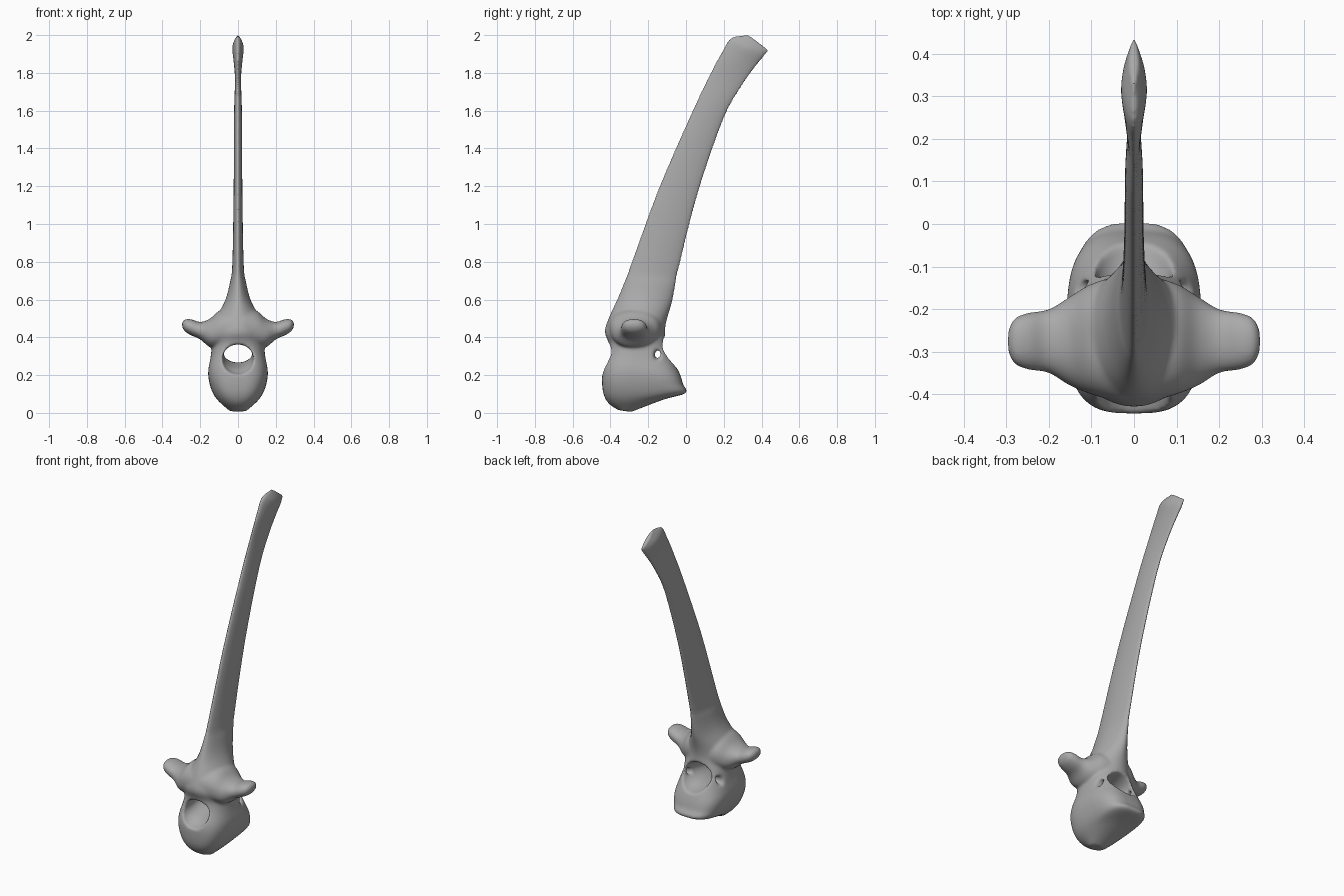
import bpy, bmesh, math
from mathutils import Vector

cube = bpy.data.objects.get("Cube")
if cube:
    bpy.data.objects.remove(cube, do_unlink=True)

bone = bpy.data.materials.new("bone_grey")
bone.use_nodes = True
COLOUR = (0.4, 0.4, 0.4, 1)
bone.diffuse_color = COLOUR
bone.node_tree.nodes["Principled BSDF"].inputs["Base Color"].default_value = COLOUR


def catmull(a, b, c, d, t):
    return [(2 * q + (r - p) * t + (2 * p - 5 * q + 4 * r - s) * t * t
             + (3 * q - p - 3 * r + s) * t ** 3) / 2 for p, q, r, s in zip(a, b, c, d)]


def refine(rows, steps=4):
    """Smoothly interpolate section parameters."""
    last = len(rows) - 1
    out = []
    for i in range(last):
        quad = [rows[min(max(j, 0), last)] for j in range(i - 1, i + 3)]
        out += [catmull(*quad, k / steps) for k in range(steps)]
    return out + [rows[last]]


def loft(name, sections, sides=40):
    """Closed skin through superellipse sections (centre, axis u, axis v, power)."""
    bm = bmesh.new()
    rings = []
    for centre, u, v, power in sections:
        ring = []
        for k in range(sides):
            a = 2 * math.pi * k / sides
            c, s = math.cos(a), math.sin(a)
            p = centre + u * math.copysign(abs(c) ** (2 / power), c)
            ring.append(bm.verts.new(p + v * math.copysign(abs(s) ** (2 / power), s)))
        rings.append(ring)
    for lo, hi in zip(rings, rings[1:]):
        for k in range(sides):
            n = (k + 1) % sides
            bm.faces.new((lo[k], lo[n], hi[n], hi[k]))
    bm.faces.new(rings[0][::-1])
    bm.faces.new(rings[-1])
    bmesh.ops.recalc_face_normals(bm, faces=bm.faces)
    mesh = bpy.data.meshes.new(name)
    bm.to_mesh(mesh)
    bm.free()
    obj = bpy.data.objects.new(name, mesh)
    bpy.context.collection.objects.link(obj)
    return obj


def apply(obj, kind, **settings):
    mod = obj.modifiers.new(kind.title(), kind)
    for key, value in settings.items():
        setattr(mod, key, value)
    bpy.context.view_layer.objects.active = obj
    bpy.ops.object.modifier_apply(modifier=mod.name)


def combine(obj, other, operation):
    other.hide_render = True
    apply(obj, 'BOOLEAN', object=other, operation=operation, solver='EXACT')
    bpy.data.objects.remove(other, do_unlink=True)


# Centrum, arch and tall spine: front y, front z, back y, back z, half width, power
body_rows = [
    (-.36, .015, -.29, .005, .045, 2), (-.41, .05, -.12, .07, .1, 2.4),
    (-.437, .1, .0, .105, .132, 3), (-.445, .17, -.015, .15, .152, 3.2),
    (-.44, .24, -.03, .2, .158, 3), (-.415, .32, -.06, .27, .145, 2.6),
    (-.41, .37, -.09, .34, .14, 2.3), (-.43, .43, -.11, .41, .145, 2),
    (-.41, .5, -.105, .48, .125, 1.9), (-.365, .6, -.075, .58, .07, 1.8),
    (-.325, .7, -.055, .68, .043, 1.8), (-.287, .8, -.035, .78, .03, 1.8),
    (-.14, 1.2, .065, 1.17, .023, 1.9), (.035, 1.6, .2, 1.56, .021, 1.9),
    (.13, 1.8, .295, 1.73, .016, 1.9), (.19, 1.91, .365, 1.83, .024, 1.8),
    (.24, 1.985, .41, 1.885, .03, 1.7), (.33, 2.0, .437, 1.92, .01, 1.7),
]
body = []
for fy, fz, by, bz, w, power in refine(body_rows):
    front, back = Vector((0, fy, fz)), Vector((0, by, bz))
    body.append(((front + back) / 2, (back - front) / 2, Vector((w, 0, 0)), power))
vertebra = loft("vertebra", body)

# Transverse processes: x, centre y, centre z, half depth, half height
wing_rows = [
    (.03, -.27, .45, .15, .11), (.1, -.27, .44, .13, .1),
    (.15, -.275, .423, .105, .075), (.2, -.275, .435, .075, .046),
    (.245, -.275, .452, .068, .043), (.28, -.275, .463, .055, .033),
    (.296, -.275, .468, .025, .012),
]
for side in (-1, 1):
    wing = [(Vector((side * x, y, z)), Vector((0, d, 0)), Vector((0, 0, h)), 2.2)
            for x, y, z, d, h in refine(wing_rows)]
    combine(vertebra, loft("transverse_process", wing), 'UNION')

# Canal: y, centre z, half width, half height
canal_rows = [
    (-.55, .28, .09, .09), (-.43, .285, .085, .08), (-.36, .3, .078, .062),
    (-.25, .317, .077, .053), (-.16, .325, .083, .062),
    (-.08, .325, .095, .085), (.05, .33, .11, .11),
]
canal = [(Vector((0, y, z)), Vector((w, 0, 0)), Vector((0, 0, h)), 2)
         for y, z, w, h in refine(canal_rows)]
combine(vertebra, loft("canal_cutter", canal), 'DIFFERENCE')

# Small nerve openings, flared outwards through each wall
for side in (-1, 1):
    hole = [(Vector((side * x, -.15, .31)), Vector((0, r, -r * .6)), Vector((0, r * .5, r * 1.5)), 2)
            for x, r in ((.04, .013), (.11, .014), (.15, .026), (.2, .04))]
    combine(vertebra, loft("opening_cutter", hole, 16), 'DIFFERENCE')

# Blend the parts, softening only the lower body
apply(vertebra, 'REMESH', mode='VOXEL', voxel_size=.006)
bm = bmesh.new()
bm.from_mesh(vertebra.data)
for low, rounds in ((0, 8), (1, 2)):
    chosen = [v for v in bm.verts if (v.co.z < .75) or low]
    for _ in range(rounds):
        bmesh.ops.smooth_vert(bm, verts=chosen, factor=.5,
                              use_axis_x=True, use_axis_y=True, use_axis_z=True)
bm.to_mesh(vertebra.data)
bm.free()

vertebra.data.materials.clear()
vertebra.data.materials.append(bone)
bpy.ops.object.select_all(action='DESELECT')
vertebra.select_set(True)
bpy.context.view_layer.objects.active = vertebra
bpy.ops.object.shade_smooth_by_angle(angle=math.radians(50))
